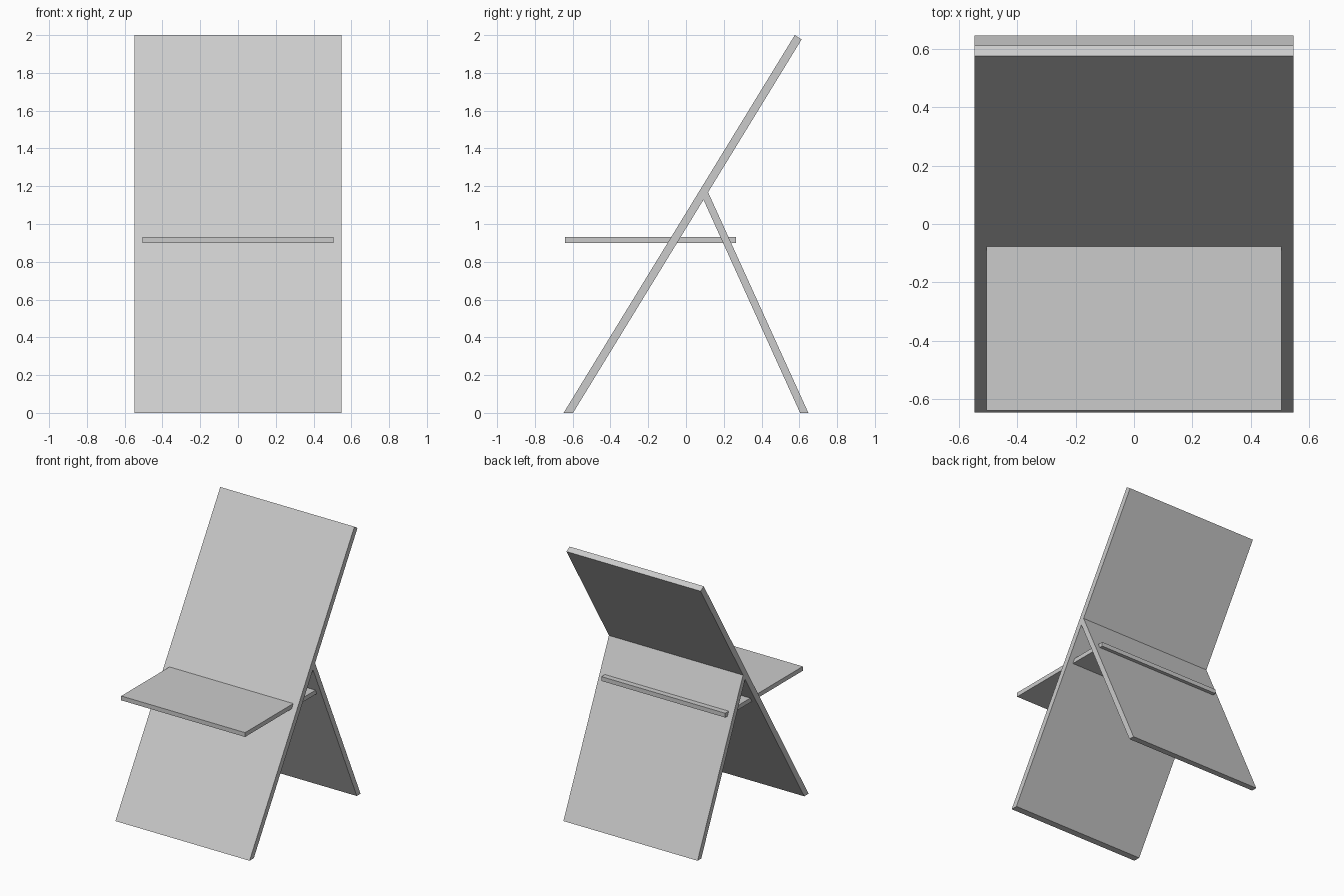
import bpy
import bmesh

cube = bpy.data.objects.get("Cube")
if cube:
    bpy.data.objects.remove(cube, do_unlink=True)

grey = bpy.data.materials.new("light_grey")
grey.use_nodes = True
colour = (0.6, 0.6, 0.6, 1)
grey.diffuse_color = colour
grey.node_tree.nodes["Principled BSDF"].inputs["Base Color"].default_value = colour


def board(name, profile, half_width):
    """Extrude a side profile of (y, z) points across the width."""
    bm = bmesh.new()
    face = bm.faces.new([bm.verts.new((-half_width, y, z)) for y, z in profile])
    side = bmesh.ops.extrude_face_region(bm, geom=[face])["geom"]
    moved = [v for v in side if isinstance(v, bmesh.types.BMVert)]
    bmesh.ops.translate(bm, verts=moved, vec=(2 * half_width, 0, 0))
    bmesh.ops.recalc_face_normals(bm, faces=bm.faces)
    mesh = bpy.data.meshes.new(name)
    bm.to_mesh(mesh)
    bm.free()
    mesh.materials.append(grey)
    obj = bpy.data.objects.new(name, mesh)
    bpy.context.collection.objects.link(obj)
    return obj


# Tall leaning panel, cut level at the floor
board("leaning_panel", [(-0.648, 0), (-0.598, 0), (0.612, 1.977), (0.576, 2)], 0.548)

# Rear prop, mitred against the back of the panel
board("rear_prop", [(0.604, 0), (0.648, 0), (0.116, 1.17), (0.092, 1.13)], 0.548)

# Level shelf slotted through both panels
board("shelf", [(-0.64, 0.90), (0.265, 0.90), (0.265, 0.932), (-0.64, 0.932)], 0.506)
